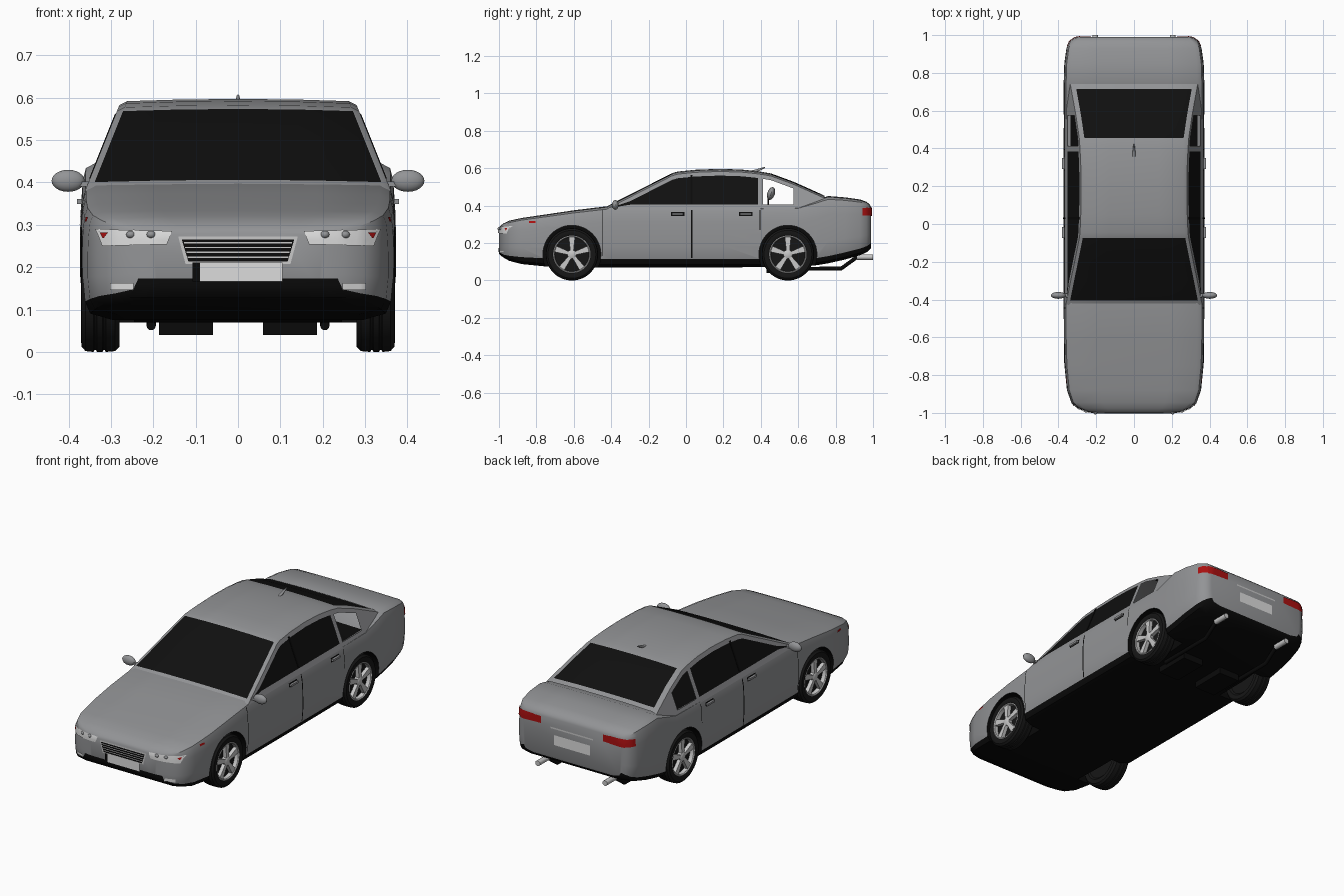
import bpy, bmesh, math
from mathutils import Vector, Matrix
from mathutils.bvhtree import BVHTree

cube = bpy.data.objects.get("Cube")
if cube:
    bpy.data.objects.remove(cube, do_unlink=True)


def material(name, r, g, b):
    m = bpy.data.materials.new(name)
    m.use_nodes = True
    m.diffuse_color = (r, g, b, 1)
    m.node_tree.nodes["Principled BSDF"].inputs["Base Color"].default_value = (r, g, b, 1)
    return m


PAINT = material("grey paint", .29, .295, .305)
BLACK = material("black trim", .003, .003, .003)
GLASS = material("dark glass", .005, .005, .005)
TYRE = material("tyre rubber", .008, .008, .008)
SILVER = material("silver metal", .58, .58, .58)
WHITE = material("lamp white", .72, .72, .72)
RED = material("lamp red", .4, .005, .005)


def finish(name, bm, mats, angle=35):
    me = bpy.data.meshes.new(name)
    bm.to_mesh(me)
    bm.free()
    for m in mats:
        me.materials.append(m)
    ob = bpy.data.objects.new(name, me)
    bpy.context.collection.objects.link(ob)
    smooth(ob, angle)
    return ob


def smooth(ob, angle=35):
    bpy.ops.object.select_all(action='DESELECT')
    ob.select_set(True)
    bpy.context.view_layer.objects.active = ob
    bpy.ops.object.shade_smooth_by_angle(angle=math.radians(angle))


def grid(name, rows, mats, rule=lambda i, j: 0, mirror=False, cap=False):
    """Skin rows of points; rule gives the slot of each cell, or None for a hole."""
    bm = bmesh.new()
    for s in ((1, -1) if mirror else (1,)):
        vs = [[bm.verts.new((s * x, y, z)) for x, y, z in row] for row in rows]
        for i in range(len(rows) - 1):
            for j in range(len(rows[0]) - 1):
                slot = rule(i, j)
                if slot is not None:
                    f = bm.faces.new((vs[i][j], vs[i + 1][j], vs[i + 1][j + 1], vs[i][j + 1]))
                    f.material_index = slot
    bmesh.ops.remove_doubles(bm, verts=bm.verts, dist=1e-5)
    if cap:
        for f in bmesh.ops.holes_fill(bm, edges=bm.edges, sides=0)["faces"]:
            f.material_index = 0
    bmesh.ops.recalc_face_normals(bm, faces=bm.faces)
    return finish(name, bm, mats)


def interp(x, table):
    for (a, p), (b, q) in zip(table, table[1:]):
        if x <= b:
            return p + (q - p) * (x - a) / (b - a)
    return table[-1][1]


def solid(name, mat, loc, size, kind="box", rot=(0, 0, 0)):
    bm = bmesh.new()
    if kind == "box":
        bmesh.ops.create_cube(bm, size=1)
    elif kind == "ball":
        bmesh.ops.create_uvsphere(bm, u_segments=20, v_segments=12, radius=.5)
    else:
        bmesh.ops.create_cone(bm, cap_ends=True, segments=48, radius1=.5, radius2=.5, depth=1)
    turn = Matrix.Rotation(rot[2], 4, 'Z') @ Matrix.Rotation(rot[1], 4, 'Y') @ Matrix.Rotation(rot[0], 4, 'X')
    bm.transform(Matrix.Translation(loc) @ turn @ Matrix.Diagonal((*size, 1)))
    return finish(name, bm, [mat])


# Body shell: stations of (y, half width, bottom, sill, top)
stations = [
    (-1.0, .20, .150, .160, .280), (-.992, .25, .138, .148, .292), (-.975, .295, .122, .138, .305),
    (-.945, .332, .105, .132, .319), (-.88, .355, .088, .125, .333), (-.75, .368, .075, .118, .352),
    (-.6, .372, .07, .115, .374), (-.41, .372, .07, .115, .397), (-.2, .373, .07, .115, .395),
    (.2, .373, .07, .115, .395), (.6, .373, .073, .115, .400), (.7, .373, .082, .12, .430),
    (.76, .372, .092, .13, .450), (.85, .369, .112, .15, .443), (.93, .358, .135, .17, .432),
    (.965, .343, .15, .183, .420), (.983, .322, .165, .195, .405), (.99, .30, .175, .203, .390)]
side = [(.985, 0), (1, .25), (1, .5), (.995, .7), (.985, .86), (.965, .95), (.90, .99), (.5, 1), (0, 1.005)]
rings = []
for y, w, zb, zs, zt in stations:
    ring = [(0, y, zb), (.8 * w, y, zb), (.95 * w, y, zb + .35 * (zs - zb))]
    ring += [(fx * w, y, zs + fz * (zt - zs)) for fx, fz in side]
    rings.append(ring)


def body_slot(i, j):
    under_cabin = j >= 9 and -.42 < stations[i][0] < .55
    return 1 if j < 3 or under_cabin else 0


body = grid("body", rings, [PAINT, BLACK], body_slot, mirror=True, cap=True)

# Wheel arches cut out of the body
AXLES, HUB_Z = (-.61, .545), .14
for y in AXLES:
    for s in (1, -1):
        cutter = solid("arch_cutter", PAINT, (s * .38, y, HUB_Z), (.31, .31, .27), "cyl", (0, math.pi / 2, 0))
        cutter.data.materials.append(BLACK)
        cutter.hide_render = True
        for p in cutter.data.polygons:
            p.material_index = 1
        mod = body.modifiers.new("arch", 'BOOLEAN')
        mod.operation, mod.object, mod.solver = 'DIFFERENCE', cutter, 'EXACT'
        bpy.context.view_layer.objects.active = body
        bpy.ops.object.modifier_apply(modifier="arch")
        bpy.data.objects.remove(cutter, do_unlink=True)
smooth(body)

# Cabin: pillars, roof and glass in one skin, rear quarter windows left open
roofline = [(-.43, .388), (-.405, .402), (-.06, .577), (.05, .588), (.18, .593), (.33, .588),
            (.45, .570), (.58, .522), (.74, .450)]
ys = [-.43, -.405, -.3, -.2, -.075, -.045, .05, .18, .30, .385, .412, .455, .515, .575, .65, .715, .74]
cols = []
for y in ys:
    rail = interp(y, roofline) - .01
    wb = min(.405, rail - .004)
    wt = max(wb, rail - .022)
    wall = [(.353 - .4 * (z - .4), y, z) for z in (min(.378, wb), wb, wt, rail)]
    inner = wall[-1][0] - (.018 if y < .4 else .027)
    cols.append(wall + [(inner, y, rail + .009), (inner * .5, y, rail + .013), (0, y, rail + .014)])


def cabin_slot(i, j):
    y = (ys[i] + ys[i + 1]) / 2
    if j == 1:
        return 1 if -.405 < y < .385 else None if .412 < y < .575 else 0
    if j >= 4 and (-.405 < y < -.075 or .455 < y < .715):
        return 1
    return 0


cabin = grid("cabin", cols, [PAINT, GLASS], cabin_slot, mirror=True)

# Thin plates laid on the body surface
bm = bmesh.new()
bm.from_mesh(body.data)
tree = BVHTree.FromBMesh(bm)
bm.free()


def plate(name, mat, corners, face, lift=.003, nu=10, nv=3):
    """Four (u, z) corners projected on to the front, back, left or right."""
    axis = {"front": (0, 1, 0), "back": (0, -1, 0), "left": (-1, 0, 0), "right": (1, 0, 0)}[face]
    d = Vector(axis)
    c = [Vector(p) for p in corners]
    b = bmesh.new()
    vs = []
    for i in range(nu + 1):
        for j in range(nv + 1):
            u, v = i / nu, j / nv
            p = c[0].lerp(c[1], u).lerp(c[3].lerp(c[2], u), v)
            start = Vector((p.x, 0, p.y) if axis[0] == 0 else (0, p.x, p.y)) - d * 2
            hit, n, _, _ = tree.ray_cast(start, d)
            if hit is None:
                hit, n, _, _ = tree.find_nearest(start + d * 1.1)
            vs.append(b.verts.new(hit + n * lift))
    for i in range(nu):
        for j in range(nv):
            k = i * (nv + 1) + j
            f = b.faces.new((vs[k], vs[k + nv + 1], vs[k + nv + 2], vs[k + 1]))
            f.normal_update()
            if f.normal.dot(d) > 0:
                f.normal_flip()
    return finish(name, b, [mat])


def rect(a, b, lo, hi):
    return [(a, lo), (b, lo), (b, hi), (a, hi)]


# Front: grille, number plate, air intake
plate("grille_frame", SILVER, [(-.124, .208), (.124, .208), (.141, .272), (-.141, .272)], "front", .003)
plate("grille", BLACK, [(-.117, .213), (.117, .213), (.133, .266), (-.133, .266)], "front", .005)
for k in range(4):
    z = .222 + k * .0115
    plate("grille_bar", SILVER, rect(-.119 - k * .003, .119 + k * .003, z, z + .003), "front", .007, nv=1)
plate("air_intake", BLACK, [(-.255, .13), (.255, .13), (.235, .173), (-.235, .173)], "front", .003, 16)
plate("front_number_plate", WHITE, rect(-.09, .105, .166, .211), "front", .008)
plate("front_plate_band", BLACK, rect(-.107, -.09, .166, .211), "front", .008)

# Back: number plate and trim strip
plate("rear_number_plate", WHITE, rect(-.11, .11, .25, .305), "back", .005)
plate("boot_strip", SILVER, rect(-.13, .13, .338, .346), "back", .005, nv=1)

for s, tag in ((1, "left"), (-1, "right")):
    # Lamps
    plate(tag + "_headlight", WHITE, [(s * .168, .254), (s * .318, .25), (s * .334, .29), (s * .156, .283)], "front", .004, 14)
    plate(tag + "_front_marker", RED, [(s * .303, .281), (s * .322, .281), (s * .315, .268), (s * .313, .268)], "front", .007, 2, 2)
    for x in (.205, .253):
        y = tree.ray_cast(Vector((s * x, -2, .277)), Vector((0, 1, 0)))[0].y
        solid(tag + "_lamp_lens", PAINT, (s * x, y, .277), (.022, .02, .018), "ball")
    plate(tag + "_fog_lamp", WHITE, rect(s * .246, s * .298, .147, .163), "front", .006)
    plate(tag + "_tail_light", RED, [(s * .19, .35), (s * .318, .345), (s * .318, .39), (s * .19, .388)], "back", .004, 14)
    plate(tag + "_tail_wrap", RED, rect(.942, .984, .348, .388), tag, .004, 4)
    plate(tag + "_side_marker", RED, rect(-.84, -.805, .308, .317), tag, .004, 3, 1)

    # Door seams and handles
    for y, w, lo in ((.03, .007, .12), (-.445, .004, .13), (.395, .004, .27)):
        plate(tag + "_door_seam", BLACK, rect(y - w / 2, y + w / 2, lo, .375), tag, .002, 1, 8)
    for y in (-.045, .32):
        plate(tag + "_handle_recess", BLACK, rect(y - .036, y + .036, .344, .366), tag, .002, 3, 1)
        solid(tag + "_door_handle", PAINT, (s * .374, y, .355), (.012, .06, .011))

    # Window pillar and mirror
    pillar = solid(tag + "_window_pillar", BLACK, (s * .318, .03, .485), (.006, .012, .165), rot=(0, -s * .38, 0))
    solid(tag + "_mirror", PAINT, (s * .401, -.378, .404), (.078, .036, .052), "ball")
    solid(tag + "_mirror_stalk", PAINT, (s * .358, -.378, .396), (.035, .018, .012))

    # Rear headrest
    solid(tag + "_headrest", PAINT, (s * .15, .455, .465), (.1, .04, .07), "ball", (-.3, 0, 0))
    solid(tag + "_headrest_post", BLACK, (s * .15, .44, .415), (.01, .01, .05))

    # Exhaust and silencer
    solid(tag + "_silencer", BLACK, (s * .123, .53, .062), (.127, .2, .045))
    for part, mat, r, pts in (
            ("_exhaust_pipe", BLACK, .011, [(.5, .062), (.83, .064), (.91, .122), (.94, .125)]),
            ("_exhaust_tip", SILVER, .015, [(.915, .125), (1.0, .125)])):
        cu = bpy.data.curves.new(tag + part, 'CURVE')
        cu.dimensions, cu.bevel_depth, cu.bevel_resolution, cu.use_fill_caps = '3D', r, 3, True
        sp = cu.splines.new('POLY')
        sp.points.add(len(pts) - 1)
        for p, (y, z) in zip(sp.points, pts):
            p.co = (s * .205, y, z, 1)
        cu.materials.append(mat)
        bpy.context.collection.objects.link(bpy.data.objects.new(tag + part, cu))

    # Wheels
    for y0, end in zip(AXLES, ("front", "rear")):
        def lathe(name, mat, profile, n=48):
            rows = []
            for k in range(n + 1):
                a = 2 * math.pi * k / n
                rows.append([(s * x, y0 + r * math.cos(a), HUB_Z + r * math.sin(a)) for x, r in profile])
            return grid(f"{tag}_{end}_{name}", rows, [mat])

        lathe("tyre", TYRE, [(.288, 0), (.288, .095), (.28, .105), (.28, .128), (.29, .138), (.312, .14), (.314, .136),
                             (.318, .136), (.32, .14), (.333, .14), (.335, .136), (.339, .136), (.341, .14),
                             (.36, .138), (.369, .128), (.371, .11), (.366, .1), (.34, .097), (.34, 0)])
        lathe("rim", SILVER, [(.342, .092), (.364, .092), (.368, .096), (.366, .101), (.342, .1)])
        lathe("hub", SILVER, [(.342, .024), (.362, .024), (.366, .018), (.366, 0)], 20)
        for k in range(5):
            a = math.pi / 2 + 2 * math.pi * k / 5
            spoke = bmesh.new()
            bmesh.ops.create_cube(spoke, size=1)
            for v in spoke.verts:
                half = .017 if v.co.z > 0 else .009
                v.co = (s * (.354 + v.co.x * .02), v.co.y * 2 * half, .056 + v.co.z * .078)
            spoke.transform(Matrix.Translation((0, y0, HUB_Z)) @ Matrix.Rotation(a - math.pi / 2, 4, 'X'))
            bmesh.ops.recalc_face_normals(spoke, faces=spoke.faces)
            finish(f"{tag}_{end}_spoke", spoke, [SILVER])

# Roof aerial
fin = bmesh.new()
bmesh.ops.create_cone(fin, cap_ends=True, segments=12, radius1=.01, radius2=.003, depth=.07)
fin.transform(Matrix.Translation((0, .39, .592)) @ Matrix.Rotation(-1.2, 4, 'X'))
finish("roof_aerial", fin, [PAINT])
